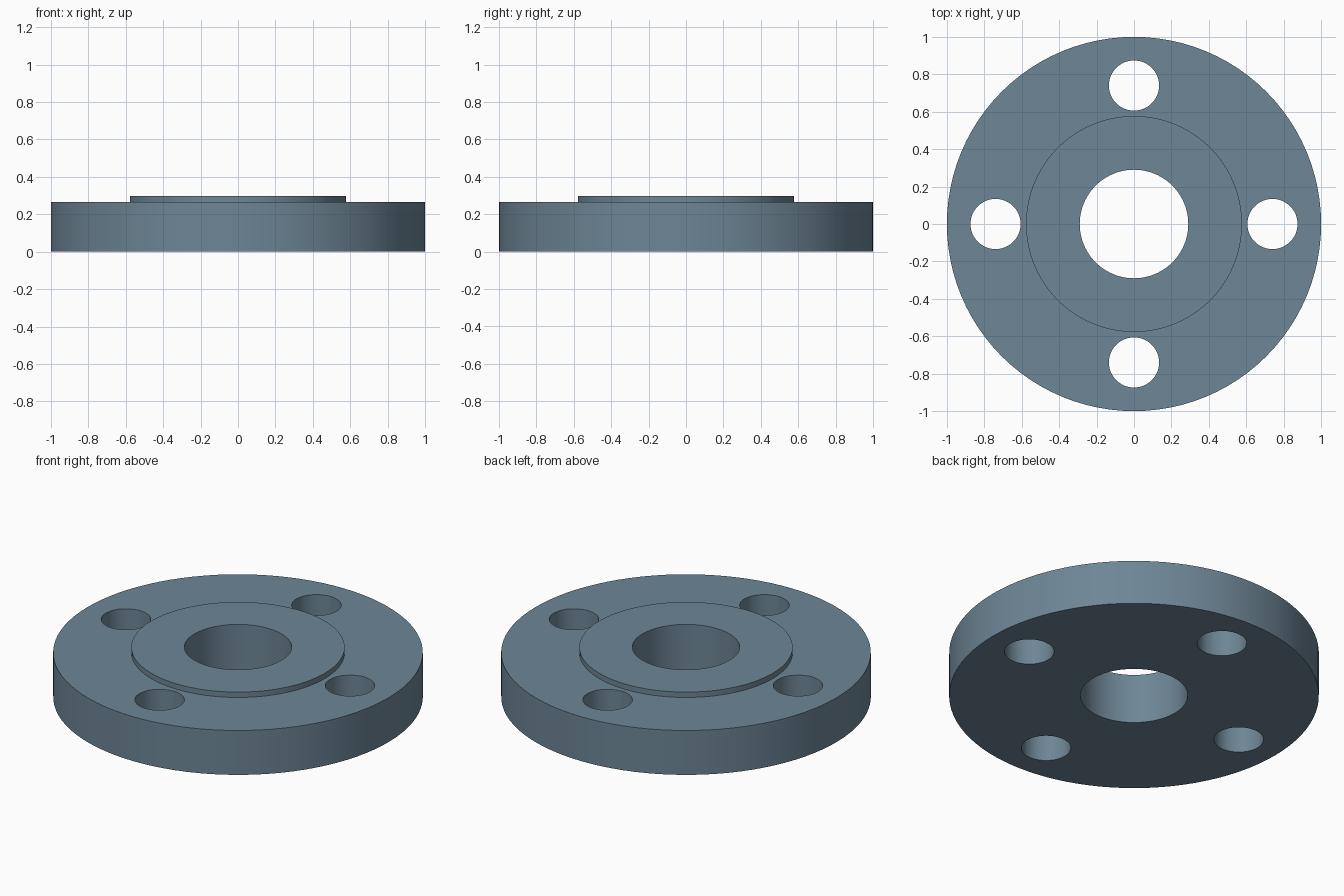
import bpy, bmesh, math

if "Cube" in bpy.data.objects:
    bpy.data.objects.remove(bpy.data.objects["Cube"])

SEGMENTS = 96
BORE_R, FACE_R, RIM_R = 0.29, 0.577, 1.0
RIM_Z, FACE_Z = 0.265, 0.297
BOLT_CIRCLE, BOLT_R, BOLT_COUNT = 0.74, 0.134, 4


def new_object(name, bm):
    bmesh.ops.recalc_face_normals(bm, faces=bm.faces)
    mesh = bpy.data.meshes.new(name)
    bm.to_mesh(mesh)
    bm.free()
    obj = bpy.data.objects.new(name, mesh)
    bpy.context.collection.objects.link(obj)
    return obj


# Flange body: closed cross-section revolved about z
profile = [(BORE_R, 0), (RIM_R, 0), (RIM_R, RIM_Z),
           (FACE_R, RIM_Z), (FACE_R, FACE_Z), (BORE_R, FACE_Z)]
bm = bmesh.new()
verts = [bm.verts.new((r, 0, z)) for r, z in profile]
edges = [bm.edges.new((verts[i - 1], verts[i])) for i in range(len(verts))]
bmesh.ops.spin(bm, geom=verts + edges, cent=(0, 0, 0), axis=(0, 0, 1),
               angle=math.tau, steps=SEGMENTS, use_merge=True)
bmesh.ops.remove_doubles(bm, verts=bm.verts, dist=1e-5)
flange = new_object("flange", bm)

# Blue-grey steel
steel = bpy.data.materials.new("blue_grey_steel")
steel.diffuse_color = (0.155, 0.238, 0.305, 1)
steel.use_nodes = True
steel.node_tree.nodes["Principled BSDF"].inputs["Base Color"].default_value = steel.diffuse_color
flange.data.materials.append(steel)

# Bolt hole cutters
bm = bmesh.new()
for i in range(BOLT_COUNT):
    a = math.tau * i / BOLT_COUNT
    drill = bmesh.ops.create_cone(bm, cap_ends=True, segments=48,
                                  radius1=BOLT_R, radius2=BOLT_R, depth=1)
    bmesh.ops.translate(bm, verts=drill["verts"],
                        vec=(BOLT_CIRCLE * math.cos(a), BOLT_CIRCLE * math.sin(a), 0.1))
cutter = new_object("bolt_hole_cutter", bm)
cutter.data.materials.append(steel)
cutter.hide_render = True

# Drill the bolt holes
mod = flange.modifiers.new("bolt_holes", 'BOOLEAN')
mod.operation = 'DIFFERENCE'
mod.solver = 'EXACT'
mod.object = cutter
bpy.context.view_layer.objects.active = flange
flange.select_set(True)
bpy.ops.object.modifier_apply(modifier=mod.name)
bpy.data.objects.remove(cutter)

# Smooth round walls, crisp rims
bpy.ops.object.shade_smooth_by_angle(angle=math.radians(30))
